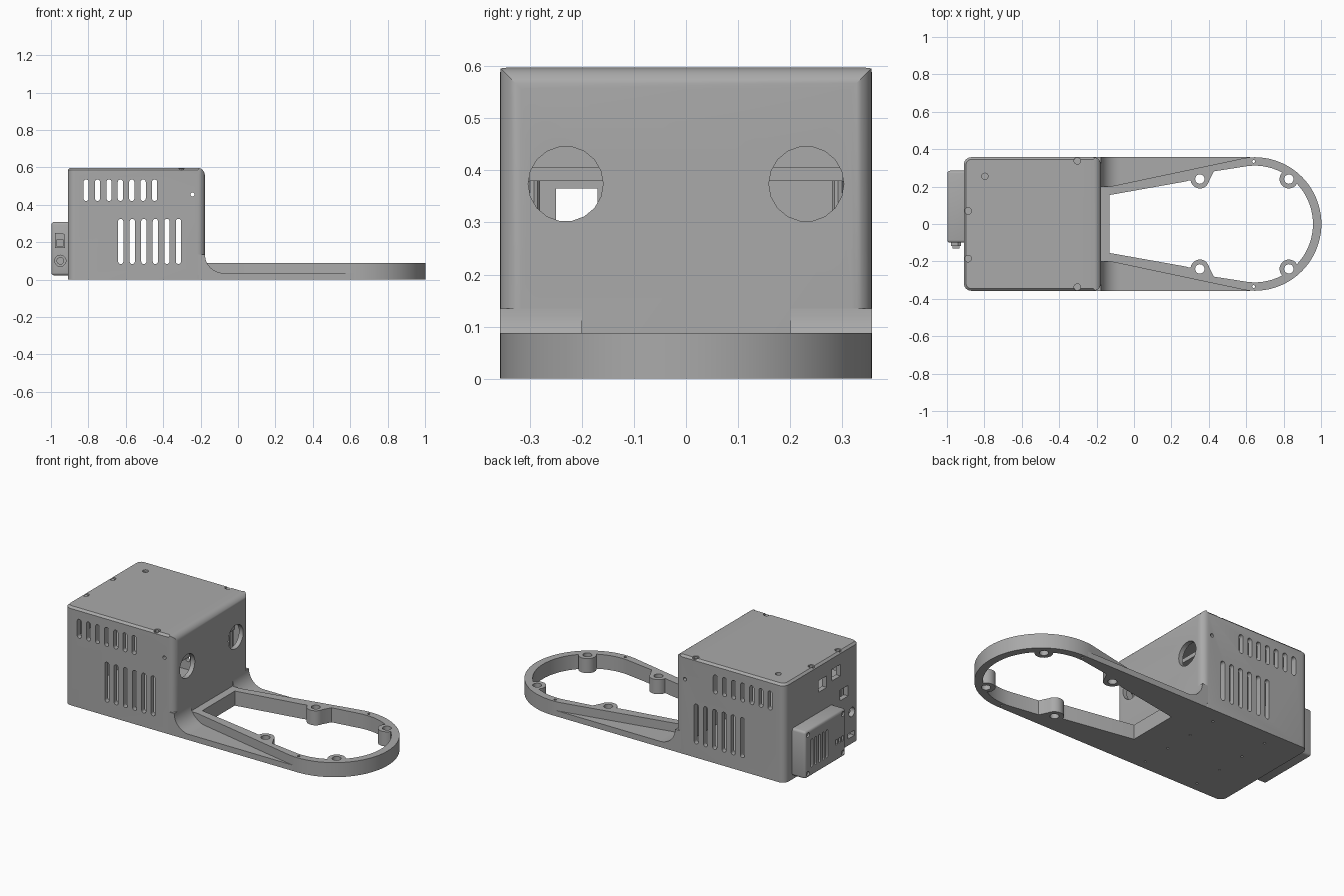
import bpy, bmesh, math

if "Cube" in bpy.data.objects:
    bpy.data.objects.remove(bpy.data.objects["Cube"])

grey = bpy.data.materials.new("plain_grey")
grey.use_nodes = True
COLOUR = (0.40, 0.40, 0.40, 1)
grey.diffuse_color = COLOUR
grey.node_tree.nodes["Principled BSDF"].inputs["Base Color"].default_value = COLOUR


def make(name, bm):
    bmesh.ops.recalc_face_normals(bm, faces=bm.faces)
    mesh = bpy.data.meshes.new(name)
    bm.to_mesh(mesh)
    bm.free()
    obj = bpy.data.objects.new(name, mesh)
    bpy.context.collection.objects.link(obj)
    mesh.materials.append(grey)
    return obj


def prism(points, lo, hi, axis="z", bm=None):
    """Extrude a flat outline from lo to hi along an axis."""
    bm = bm or bmesh.new()
    place = {"x": lambda a, b, h: (h, a, b),
             "y": lambda a, b, h: (a, h, b),
             "z": lambda a, b, h: (a, b, h)}[axis]
    low = [bm.verts.new(place(a, b, lo)) for a, b in points]
    high = [bm.verts.new(place(a, b, hi)) for a, b in points]
    bm.faces.new(low)
    bm.faces.new(high)
    for i in range(len(points)):
        j = (i + 1) % len(points)
        bm.faces.new((low[i], low[j], high[j], high[i]))
    return bm


def rect(a0, a1, b0, b1):
    return [(a0, b0), (a1, b0), (a1, b1), (a0, b1)]


def arc(a, b, r, start=0, end=360, n=20):
    steps = n if end - start == 360 else n + 1
    angles = [math.radians(start + (end - start) * i / n) for i in range(steps)]
    return [(a + r * math.cos(t), b + r * math.sin(t)) for t in angles]


def slot(a, lo, hi, r):
    return arc(a, hi - r, r, 0, 180, 8) + arc(a, lo + r, r, 180, 360, 8)


def boolean(obj, pieces, operation="DIFFERENCE"):
    """Combine obj with a list of prism arguments, one at a time in one helper."""
    bm = bmesh.new()
    for piece in pieces:
        prism(*piece, bm=bm)
    helper = make("helper", bm)
    mod = obj.modifiers.new("cut", "BOOLEAN")
    mod.object, mod.operation, mod.solver = helper, operation, "EXACT"
    mod.use_self = True
    graph = bpy.context.evaluated_depsgraph_get()
    mesh = bpy.data.meshes.new_from_object(obj.evaluated_get(graph))
    obj.modifiers.clear()
    obj.data = mesh
    bpy.data.objects.remove(helper)


def bevel(bm, test, width, segments):
    """Bevel the edges whose midpoint and direction pass the test."""
    edges = [e for e in bm.edges
             if test((e.verts[0].co + e.verts[1].co) / 2, e.verts[1].co - e.verts[0].co)]
    bmesh.ops.bevel(bm, geom=edges, offset=width, segments=segments,
                    profile=0.5, affect="EDGES", clamp_overlap=True)


BACK, FRONT, HALF, TOP = -0.91, -0.177, 0.357, 0.597
FLOOR, RIM = 0.035, 0.088

# Housing: a hollow box with rounded corners and a chamfered top
bm = prism(rect(BACK, FRONT, -HALF, HALF), 0, TOP)
bevel(bm, lambda m, d: abs(d.z) > 0.1 or (m.z > 0.59 and m.x > FRONT - 0.01), 0.04, 6)
bevel(bm, lambda m, d: m.z > TOP - 0.001 and m.x < FRONT - 0.06 and abs(d.z) < 0.001
      and (abs(m.y) > HALF - 0.03 or m.x < BACK + 0.03), 0.012, 1)
housing = make("housing", bm)
boolean(housing, [(rect(BACK + 0.03, FRONT - 0.028, -0.327, 0.327), FLOOR, TOP - 0.027)])

# Vents and pin holes pass through both long walls
cuts = [(slot(-0.812 + 0.061 * i, 0.42, 0.535, 0.014), -0.5, 0.5, "y") for i in range(7)]
cuts += [(slot(-0.627 + 0.0617 * i, 0.083, 0.325, 0.014), -0.5, 0.5, "y") for i in range(6)]
cuts.append((arc(-0.243, 0.455, 0.011, n=12), -0.5, 0.5, "y"))
# Round openings in the end wall above the frame
cuts += [(arc(s * 0.231, 0.374, 0.072, n=18), -0.25, -0.1, "x") for s in (-1, 1)]
# Connector openings in the opposite wall
cuts += [(rect(*r), -1, -0.85, "x") for r in (
    (-0.045, 0.035, 0.43, 0.5), (-0.175, -0.095, 0.45, 0.52),
    (-0.25, -0.17, 0.3, 0.365), (-0.31, -0.25, 0.04, 0.07))]
cuts.append((arc(-0.285, 0.19, 0.028), -1, -0.85, "x"))
# Pin holes in the floor
cuts += [(arc(x, y, 0.007, n=8), -0.1, 0.1) for x in (-0.69, -0.33)
         for y in (-0.3, -0.113, 0.073, 0.26)]
# Screw recesses in the lid
screws = [(-0.887, 0.07), (-0.887, -0.185), (-0.303, 0.338), (-0.303, -0.338)]
cuts += [(arc(x, y, 0.018, n=16), TOP - 0.012, 1) for x, y in screws]
cuts.append((arc(-0.797, 0.255, 0.017, n=16), TOP - 0.014, 1))
boolean(housing, cuts)

bm = bmesh.new()
for x, y in screws:
    prism(arc(x, y, 0.011, n=12), TOP - 0.013, TOP - 0.004, bm=bm)
make("lid_screws", bm)

# Inner shelf with posts
bm = prism(rect(-0.86, -0.23, -0.3, 0.3), 0.38, 0.405)
for x in (-0.84, -0.25):
    for y in (-0.292, 0.292):
        prism(arc(x, y, 0.012, n=10), FLOOR, 0.38, bm=bm)
make("inner_shelf", bm)

# Frame: raised rim with a tapered opening, bosses and bolt holes
CX = 0.645
opening = ([(-0.13, 0.155), (-0.13, -0.155), (0.28, -0.228), (0.43, -0.282)]
           + arc(CX, 0, 0.312, -96, 96, 40) + [(0.43, 0.282), (0.28, 0.228)])
rim_outline = [(-0.19, 0.2), (-0.19, -0.2), (-0.13, -0.2)] \
    + arc(CX, 0, HALF, -98, 98, 48) + [(-0.13, 0.2)]
rim = make("frame_rim", prism(rim_outline, 0, RIM))
boolean(rim, [(opening, -0.1, 0.2)])
bosses = [(x, s * 0.24) for x in (0.352, 0.828) for s in (-1, 1)]


def boss_outline(x, y):
    """Round lobe that flares where it joins the rim."""
    s = 1 if y > 0 else -1
    if x < CX:
        flare = [(x + 0.08, s * 0.29), (x - 0.07, s * 0.235)]
        lobe = arc(x, s * 0.24, 0.05, 190, 350, 14) if s > 0 else arc(x, s * 0.24, 0.05, 10, 170, 14)
        return lobe + (flare if s > 0 else flare[::-1])
    return arc(x, y, 0.05, n=24)


boolean(rim, [(boss_outline(x, y), 0, RIM) for x, y in bosses], "UNION")
boolean(rim, [(arc(x, y, 0.025), -0.1, 0.2) for x, y in bosses]
        + [(arc(0.64, s * 0.335, 0.008, n=10), -0.1, 0.2) for s in (-1, 1)])

# Thin webs that fill the sides between housing and rim
for side, s in (("left", 1), ("right", -1)):
    web = [(-0.21, s * 0.19), (-0.13, s * 0.19), (0.56, s * 0.34),
           (0.62, s * HALF), (-0.21, s * HALF)]
    make("side_web_" + side, prism(web, 0, FLOOR))
    # Concave fillet where the web meets the housing
    fillet = [(FRONT - 0.04, FLOOR - 0.01)] + [(FRONT - 0.04, 0.135)] \
        + arc(FRONT + 0.1, 0.135, 0.1, 180, 270, 12) + [(FRONT + 0.1, FLOOR - 0.01)]
    make("web_fillet_" + side, prism(fillet, min(s * 0.2, s * HALF), max(s * 0.2, s * HALF), "y"))

# Connector box on the end wall
bm = prism(rect(-0.998, BACK + 0.002, -0.1, 0.285), 0.022, 0.308)
bevel(bm, lambda m, d: m.x < -0.99 or (abs(d.x) > 0.05), 0.014, 3)
port = make("connector_box", bm)
cuts = [(slot(0.222 - 0.036 * i, 0.075, 0.245, 0.009), -1.1, -0.975, "x") for i in range(5)]
cuts += [(rect(-0.022 - 0.03 * i, -0.002 - 0.03 * i, 0.12, 0.15), -1.1, -0.98, "x") for i in range(3)]
cuts += [(arc(y, z, 0.014, n=14), -1.1, -0.988, "x") for y in (-0.075, 0.26) for z in (0.048, 0.282)]
cuts.append((arc(-0.95, 0.1, 0.03), -0.2, -0.085, "y"))
boolean(port, cuts)

# Jack and switch on the side of the connector box
bm = prism(arc(-0.95, 0.1, 0.02), -0.098, -0.08, "y")
make("power_jack", bm)
bm = prism([(-0.978, 0.17), (-0.926, 0.17), (-0.926, 0.24), (-0.94, 0.25), (-0.978, 0.25)],
           -0.118, -0.09, "y")
prism(rect(-0.97, -0.934, 0.178, 0.215), -0.13, -0.11, "y", bm=bm)
make("switch", bm)

# Smooth rounded surfaces, keep hard edges
bpy.ops.object.select_all(action="DESELECT")
for obj in bpy.context.collection.objects:
    if obj.type == "MESH" and obj.data.materials and obj.data.materials[0] == grey:
        obj.select_set(True)
        bpy.context.view_layer.objects.active = obj
bpy.ops.object.shade_smooth_by_angle(angle=math.radians(30))
